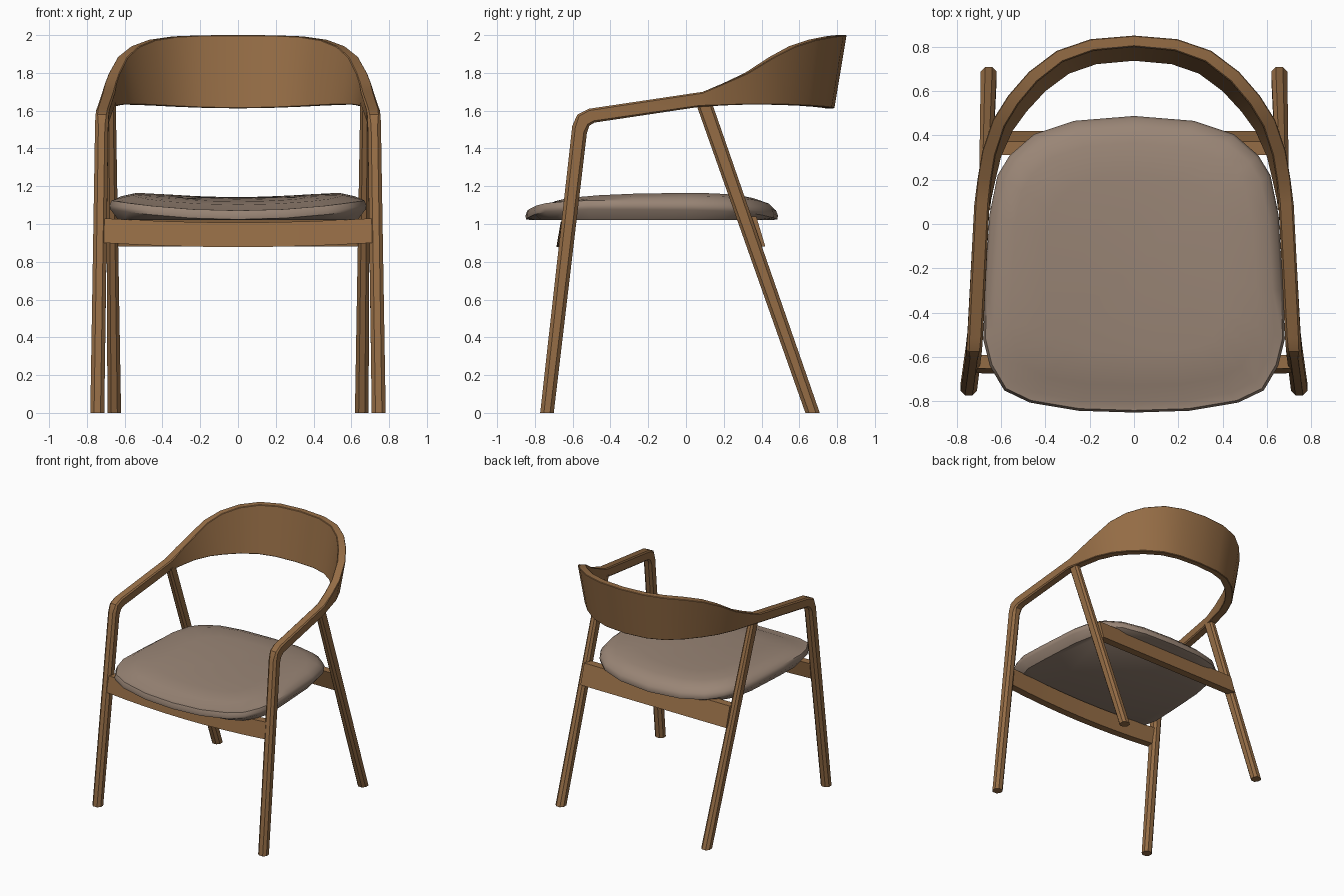
import bpy, bmesh
from math import radians, sin, cos
from mathutils import Vector

cube = bpy.data.objects.get("Cube")
if cube:
    bpy.data.objects.remove(cube, do_unlink=True)


def material(name, color):
    m = bpy.data.materials.new(name)
    m.use_nodes = True
    m.diffuse_color = color
    m.node_tree.nodes["Principled BSDF"].inputs["Base Color"].default_value = color
    return m


wood = material("warm wood", (0.30, 0.152, 0.060, 1))
fabric = material("taupe fabric", (0.32, 0.235, 0.180, 1))


def loft(name, loops, mat, angle=30):
    """Skin a row of closed loops and cap both ends."""
    bm = bmesh.new()
    rings = [[bm.verts.new(p) for p in loop] for loop in loops]
    n = len(rings[0])
    for a, b in zip(rings, rings[1:]):
        for i in range(n):
            j = (i + 1) % n
            bm.faces.new((a[i], a[j], b[j], b[i]))
    bm.faces.new(rings[0])
    bm.faces.new(rings[-1])
    bmesh.ops.recalc_face_normals(bm, faces=bm.faces)
    mesh = bpy.data.meshes.new(name)
    bm.to_mesh(mesh)
    bm.free()
    mesh.materials.append(mat)
    ob = bpy.data.objects.new(name, mesh)
    bpy.context.collection.objects.link(ob)
    bpy.ops.object.select_all(action='DESELECT')
    ob.select_set(True)
    bpy.context.view_layer.objects.active = ob
    bpy.ops.object.shade_smooth_by_angle(angle=radians(angle))
    return ob


def section(top, bottom, normal, half, chamfer):
    """Chamfered rectangle between a top and a bottom point."""
    t, b = Vector(top), Vector(bottom)
    up = (t - b).normalized() * chamfer
    wide, slim = normal * half, normal * (half - chamfer)
    return [t + slim, t + wide - up, b + wide + up, b + slim,
            b - slim, b - wide + up, t - wide - up, t - slim]


def flip(loop):
    return [Vector((-p.x, p.y, p.z)) for p in loop]


# Front legs, arms and backrest: one continuous sweep
X = Vector((1, 0, 0))
half_frame = [
    section((.745, -.772, 0), (.745, -.70, 0), X, .037, .02),
    section((.722, -.602, 1.52), (.722, -.525, 1.48), X, .035, .018),
    section((.72, -.575, 1.58), (.72, -.512, 1.52), X, .035, .012),
    section((.716, -.515, 1.61), (.716, -.485, 1.537), X, .035, .01),
    section((.686, .09, 1.70), (.686, .07, 1.62), X, .034, .008),
]
back = [  # x, y, top height, lower height, facing angle
    (.675, .20, 1.745, 1.628, 8), (.655, .32, 1.80, 1.632, 17),
    (.61, .455, 1.885, 1.632, 28), (.545, .56, 1.94, 1.63, 40),
    (.455, .665, 1.975, 1.626, 50), (.335, .757, 1.993, 1.62, 62),
    (.19, .808, 1.999, 1.615, 77), (0, .825, 2.0, 1.612, 90),
]
for x, y, hi, lo, a in back:
    n = Vector((cos(radians(a)), sin(radians(a)), 0))
    top = Vector((x, y, hi))
    bottom = top - n * (hi - lo) * .167
    bottom.z = lo
    half_frame.append(section(top, bottom, n, .025 + .006 * cos(radians(a)), .004))
loft("arm_and_back_frame", half_frame + [flip(s) for s in half_frame[-2::-1]], wood)

# Rear legs, leaning forward up into the arms
rear_leg = [
    section((.655, .632, 0), (.655, .708, 0), X, .036, .02),
    section((.673, .052, 1.64), (.673, .138, 1.64), X, .026, .014),
]
loft("left_rear_leg", rear_leg, wood)
loft("right_rear_leg", [flip(s) for s in rear_leg], wood)


def rail(name, half_width, front_low, front_high, depth, bow, drop, steps=8):
    """Slanted cross rail, bowed outward and down in the middle."""
    loops = []
    for i in range(steps + 1):
        u = 2 * i / steps - 1
        k = 1 - u * u
        shift = Vector((u * half_width, bow * k, -drop * k))
        pts = [(0, *front_low), (0, *front_high),
               (0, front_high[0] + depth, front_high[1]),
               (0, front_low[0] + depth, front_low[1])]
        loops.append([Vector(p) + shift for p in pts])
    loft(name, loops, wood)


rail("front_rail", .71, (-.672, .90), (-.65, 1.03), .06, -.014, .022)
rail("rear_rail", .655, (.42, .88), (.372, 1.04), -.062, 0, 0, 1)

# Upholstered seat: outline rings stacked from the underside to the crown
side = [(.25, -.842), (.47, -.805), (.585, -.75), (.65, -.64), (.68, -.52),
        (.672, -.30), (.652, .04), (.615, .22), (.56, .31), (.45, .405), (.27, .465)]
outline = [(0, -.85)] + side + [(0, .487)] + [(-x, y) for x, y in reversed(side)]
mid_y = -.18


def seat_ring(scale, height):
    return [Vector((x * scale, mid_y + (y - mid_y) * scale,
                    height(x * scale, mid_y + (y - mid_y) * scale)))
            for x, y in outline]


def lip(x, y):
    return 1.024 + .055 * (x / .68) ** 2


def crown(x, y):
    return 1.143 + .10 * x * x - .05 * (y - .1) ** 2


loft("seat_cushion", [
    seat_ring(.93, lambda x, y: 1.02),
    seat_ring(.995, lip),
    seat_ring(1.0, lambda x, y: lip(x, y) + .02),
    seat_ring(.985, lambda x, y: lip(x, y) + .047),
    seat_ring(.93, lambda x, y: crown(x, y) - .03),
    seat_ring(.82, lambda x, y: crown(x, y) - .006),
    seat_ring(.6, crown),
    seat_ring(.35, crown),
    seat_ring(.1, crown),
], fabric, 40)
